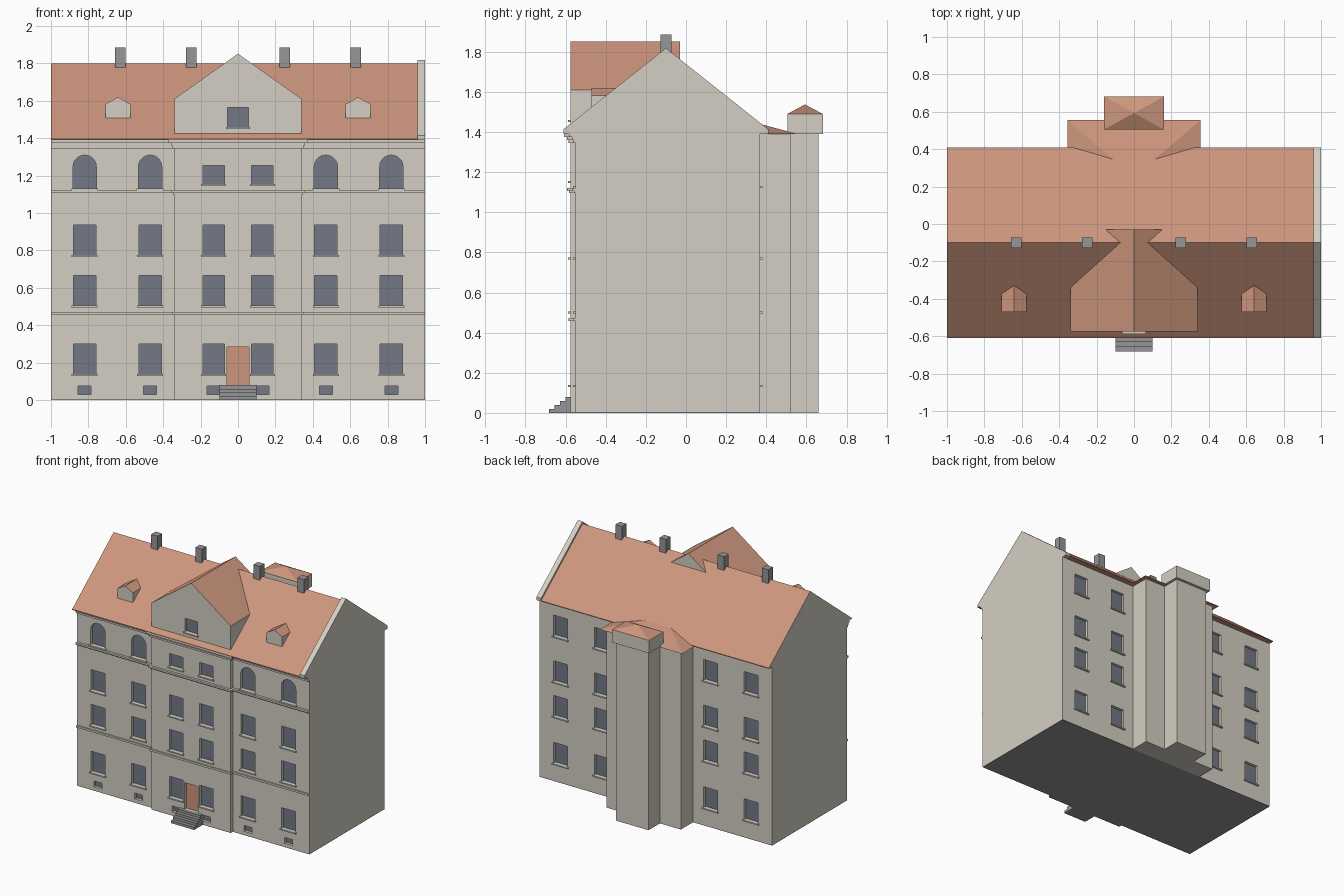
import bpy, bmesh, math
from mathutils import Vector

if "Cube" in bpy.data.objects:
    bpy.data.objects.remove(bpy.data.objects["Cube"], do_unlink=True)


def material(name, r, g, b):
    lin = [((c / 255 + 0.055) / 1.055) ** 2.4 for c in (r, g, b)] + [1]
    m = bpy.data.materials.new(name)
    m.use_nodes = True
    m.diffuse_color = lin
    m.node_tree.nodes["Principled BSDF"].inputs["Base Color"].default_value = lin
    return m


PLASTER = material("plaster", 212, 207, 195)
TILE = material("roof_tile", 205, 150, 125)
GLASS = material("window_glass", 115, 121, 134)
STONE = material("grey_stone", 150, 150, 150)


def add_prism(bm, pts, axis, a, b):
    """Extrude a 2D outline along an axis from a to b."""
    def at(p, t):
        return {"x": (t, p[0], p[1]), "y": (p[0], t, p[1]), "z": (p[0], p[1], t)}[axis]
    lo = [bm.verts.new(at(p, a)) for p in pts]
    hi = [bm.verts.new(at(p, b)) for p in pts]
    faces = [bm.faces.new(lo), bm.faces.new(hi)]
    for i in range(len(pts)):
        j = (i + 1) % len(pts)
        faces.append(bm.faces.new((lo[i], lo[j], hi[j], hi[i])))
    bmesh.ops.recalc_face_normals(bm, faces=faces)


def add_box(bm, x0, x1, y0, y1, z0, z1):
    add_prism(bm, [(x0, y0), (x1, y0), (x1, y1), (x0, y1)], "z", z0, z1)


def finish(name, bm, *mats, rule=None):
    """Turn the bmesh into an object; rule(face) picks the material index."""
    bm.normal_update()
    if rule:
        for f in bm.faces:
            f.material_index = rule(f)
    me = bpy.data.meshes.new(name)
    bm.to_mesh(me)
    bm.free()
    for m in mats:
        me.materials.append(m)
    ob = bpy.data.objects.new(name, me)
    bpy.context.collection.objects.link(ob)
    return ob


def prism(name, pts, axis, a, b, *mats, rule=None):
    bm = bmesh.new()
    add_prism(bm, pts, axis, a, b)
    return finish(name, bm, *mats, rule=rule)


def box(name, x0, x1, y0, y1, z0, z1, mat):
    return prism(name, [(x0, y0), (x1, y0), (x1, y1), (x0, y1)], "z", z0, z1, mat)


# Main planes of the house
WING, CENTRE, REAR, DEPTH = -0.55, -0.575, 0.37, 0.022
EAVE, RIDGE, RIDGE_Y = 1.39, 1.80, -0.10
BACK_PLANES = (WING + DEPTH, CENTRE + DEPTH, REAR - DEPTH)

# Openings: cutters and sills are gathered together
cuts, sills = bmesh.new(), bmesh.new()


def opening(x, w, z0, z1, wall, arched=False, sill=True):
    s = 1 if wall > 0 else -1
    h = w / 2
    pts = [(x - h, z0), (x + h, z0)]
    if arched:
        spring = z1 - h
        pts += [(x + h * math.cos(i * math.pi / 10), spring + h * math.sin(i * math.pi / 10))
                for i in range(11)]
    else:
        pts += [(x + h, z1), (x - h, z1)]
    add_prism(cuts, pts, "y", wall - s * DEPTH, wall + s * 0.03)
    if sill:
        ends = sorted((wall - s * 0.01, wall + s * 0.012))
        add_box(sills, x - h - 0.009, x + h + 0.009, *ends, z0 - 0.01, z0)


ROWS = [(0.14, 0.30), (0.505, 0.665), (0.775, 0.935)]
for side in (-1, 1):
    for col in (0.47, 0.82):
        x = side * col
        for z0, z1 in ROWS:
            opening(x, 0.12, z0, z1, WING)
        opening(x, 0.125, 1.13, 1.31, WING, arched=True)
        opening(x, 0.07, 0.03, 0.075, WING, sill=False)
        for z0, z1 in ROWS + [(1.13, 1.29)]:
            opening(x, 0.12, z0, z1, REAR)
    x = side * 0.13
    for z0, z1 in ROWS:
        opening(x, 0.115, z0, z1, CENTRE)
    opening(x, 0.115, 1.155, 1.255, CENTRE)
    opening(x, 0.07, 0.03, 0.075, CENTRE, sill=False)
opening(0, 0.115, 0.08, 0.285, CENTRE, sill=False)
opening(0, 0.11, 1.46, 1.565, CENTRE)
finish("window_sills", sills, PLASTER)
cutter = finish("opening_cutter", cuts, PLASTER)
cutter.hide_render = True


def cut(ob, rule):
    """Apply the openings, then colour the recessed panes and the door."""
    mod = ob.modifiers.new("openings", "BOOLEAN")
    mod.operation, mod.solver, mod.object = "DIFFERENCE", "EXACT", cutter
    dg = bpy.context.evaluated_depsgraph_get()
    me = bpy.data.meshes.new_from_object(ob.evaluated_get(dg))
    ob.modifiers.clear()
    ob.data = me
    me.materials.clear()
    for m in (PLASTER, GLASS, TILE):
        me.materials.append(m)
    for p in me.polygons:
        p.material_index = rule(p)


def recessed(p):
    return abs(p.normal.y) > 0.9 and any(abs(p.center.y - y) < 0.002 for y in BACK_PLANES)


def wall_rule(p):
    if not recessed(p):
        return 0
    return 2 if abs(p.center.x) < 0.05 and p.center.z < 0.4 else 1


# Main walls with the projecting centre
walls = prism("main_walls", [(-1, WING), (-0.34, WING), (-0.34, CENTRE), (0.34, CENTRE),
                             (0.34, WING), (1, WING), (1, REAR), (-1, REAR)],
              "z", 0.004, EAVE, PLASTER)
cut(walls, wall_rule)
box("foundation", -1, 1, WING, REAR, 0, 0.004, STONE)
box("centre_foundation", -0.34, 0.34, CENTRE, WING, 0, 0.004, STONE)

# Front mouldings: string courses and stepped cornice
bands = bmesh.new()
for z0, z1, out in [(0.457, 0.472, 0.010), (1.097, 1.106, 0.008), (1.106, 1.120, 0.018),
                    (1.345, 1.360, 0.010), (1.360, 1.375, 0.018), (1.375, 1.390, 0.032)]:
    add_box(bands, -1, 1, WING - out, WING + 0.01, z0, z1)
    add_box(bands, -0.34 - out, 0.34 + out, CENTRE - out, WING + 0.01, z0, z1)
finish("mouldings", bands, PLASTER)

# Main roof and raised end parapet
section = [(-0.61, EAVE), (0.41, EAVE), (0.41, EAVE + 0.006), (RIDGE_Y, RIDGE), (-0.61, EAVE + 0.006)]
prism("main_roof", section, "x", -1, 0.97, TILE, PLASTER,
      rule=lambda f: 1 if abs(f.normal.x) > 0.9 else 0)
raised = [(y, z + (0.018 if z > EAVE else 0)) for y, z in section]
prism("end_parapet", raised, "x", 0.96, 1, PLASTER)


def slope_rule(f):
    return 1 if f.normal.z > 0.3 else 0


# Large front gable
gable = prism("front_gable", [(-0.34, 1.425), (0.34, 1.425), (0.34, 1.61), (0, 1.852), (-0.34, 1.61)],
              "y", CENTRE, -0.03, PLASTER)
cut(gable, lambda p: 1 if recessed(p) else 2 if p.normal.z > 0.3 and p.center.z > 1.6 else 0)

# Small dormers
for side, label in ((1, "left"), (-1, "right")):
    x = side * 0.642
    prism("dormer_" + label, [(x - 0.067, 1.505), (x + 0.067, 1.505), (x + 0.067, 1.583),
                              (x, 1.619), (x - 0.067, 1.583)],
          "y", -0.47, -0.28, PLASTER, TILE, rule=slope_rule)

# Chimneys on the ridge
for i, x in enumerate((-0.63, -0.25, 0.25, 0.63)):
    box(f"chimney_{i + 1}", x - 0.028, x + 0.028, -0.128, -0.072, 1.775, 1.885, STONE)

# Rear stair bay and tower
box("rear_bay", -0.32, 0.32, REAR - 0.01, 0.52, 0, EAVE, PLASTER)
box("rear_tower", -0.14, 0.14, 0.51, 0.66, 0, EAVE, PLASTER)
box("tower_head", -0.16, 0.16, 0.505, 0.682, EAVE, 1.49, PLASTER)


def roof_from_points(name, pts):
    bm = bmesh.new()
    for p in pts:
        bm.verts.new(Vector(p))
    bmesh.ops.convex_hull(bm, input=bm.verts)
    bmesh.ops.recalc_face_normals(bm, faces=bm.faces)
    finish(name, bm, TILE)


roof_from_points("tower_roof", [(x, y, 1.49) for x in (-0.16, 0.16) for y in (0.505, 0.682)]
                 + [(0, 0.593, 1.537)])
roof_from_points("bay_roof", [(s * x, y, z) for s in (-1, 1) for x, y, z in
                              ((0.355, 0.38, EAVE), (0.355, 0.555, EAVE), (0.11, 0.345, 1.447))])

# Entrance steps
for i in range(4):
    box(f"entrance_step_{i + 1}", -0.1, 0.1, -0.682 + i * 0.027, CENTRE + 0.002,
        i * 0.02, (i + 1) * 0.02, STONE)
